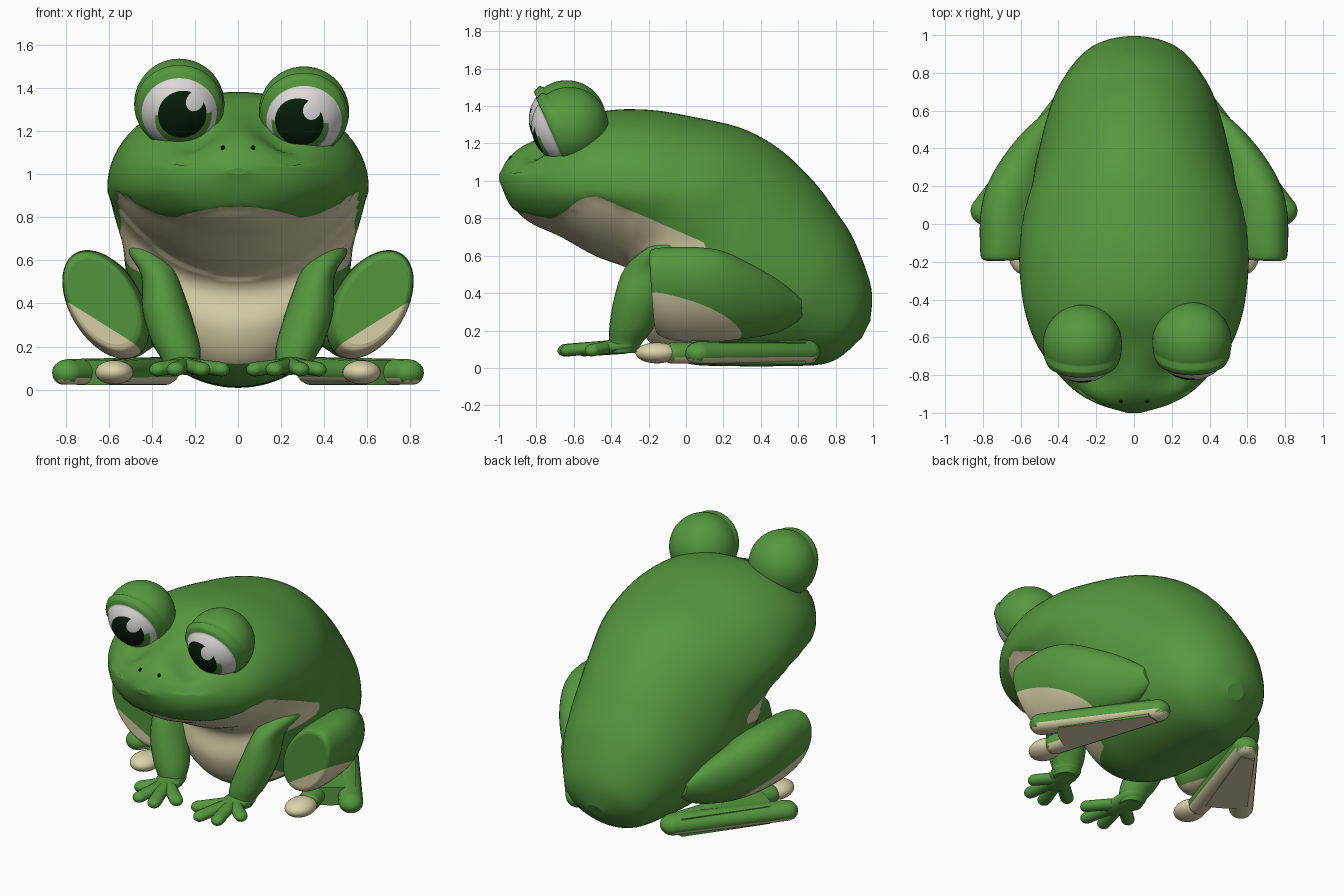
import bpy, bmesh, math
from mathutils import Vector as V

if "Cube" in bpy.data.objects:
    bpy.data.objects.remove(bpy.data.objects["Cube"])


def material(name, rgb):
    m = bpy.data.materials.new(name)
    m.diffuse_color = (*rgb, 1)
    m.use_nodes = True
    m.node_tree.nodes["Principled BSDF"].inputs["Base Color"].default_value = m.diffuse_color
    return m


MATS = [material("frog green", (0.092, 0.315, 0.05)),
        material("belly cream", (0.72, 0.66, 0.41)),
        material("eye white", (0.72, 0.69, 0.69)),
        material("pupil dark green", (0.002, 0.013, 0.003))]
GREEN, CREAM, WHITE, DARK = range(4)


def cut(bm, field):
    """Cut clean edges where the field changes sign."""
    val = {v: field(v.co) for v in bm.verts}
    new = []
    for e in list(bm.edges):
        a, b = e.verts
        if val[a] * val[b] < 0:
            t = val[a] / (val[a] - val[b])
            new.append(bmesh.utils.edge_split(e, a, min(max(t, .02), .98))[1])
    bmesh.ops.connect_verts(bm, verts=new)


def finish(name, bm, rule=lambda c, n: GREEN, mirror=False):
    """Turn a bmesh into a smooth object, coloured face by face with a rule."""
    bmesh.ops.recalc_face_normals(bm, faces=bm.faces)
    bm.normal_update()
    for f in bm.faces:
        f.smooth = len(f.verts) < 8
        f.material_index = rule(f.calc_center_median(), f.normal)
    me = bpy.data.meshes.new(name)
    bm.to_mesh(me)
    bm.free()
    for m in MATS:
        me.materials.append(m)
    ob = bpy.data.objects.new(name, me)
    bpy.context.collection.objects.link(ob)
    if mirror:
        ob.modifiers.new("mirror", 'MIRROR').use_mirror_merge = False
    return ob


def spline(p0, p1, p2, p3, t):
    return 0.5 * (2 * p1 + (p2 - p0) * t + (2 * p0 - 5 * p1 + 4 * p2 - p3) * t * t
                  + (3 * p1 - p0 - 3 * p2 + p3) * t ** 3)


def loft(bm, sections, segs=24, sub=1):
    """Skin through elliptical sections (centre, half axis, half axis)."""
    last = len(sections) - 1
    dense = []
    for i in range(last):
        near = [sections[min(max(i + k, 0), last)] for k in (-1, 0, 1, 2)]
        for j in range(sub):
            dense.append([spline(*[s[a] for s in near], j / sub) for a in range(3)])
    dense.append(sections[-1])
    rings = []
    for c, u, v in dense:
        angles = [2 * math.pi * k / segs for k in range(segs)]
        rings.append([bm.verts.new(c + u * math.sin(a) + v * math.cos(a)) for a in angles])
    for r, q in zip(rings, rings[1:]):
        for k in range(segs):
            n = (k + 1) % segs
            bm.faces.new((r[k], r[n], q[n], q[k]))
    bm.faces.new(rings[0])
    bm.faces.new(rings[-1])


def pill(bm, a, b, ra, rb, flat=1.0):
    """Round-ended limb from a to b, squashed in z by flat."""
    a, b = V(a), V(b)
    d = (b - a).normalized()
    side = d.cross(V((0, 0, 1))).normalized()
    secs = []
    for p, r, start in ((a, ra, 0), (b, rb, 90)):
        for k in range(7):
            t = math.radians(min(max(start + 15 * k, 4), 176))
            w = r * math.sin(t)
            secs.append((p - d * r * math.cos(t), side * w, V((0, 0, w * flat))))
    loft(bm, secs, 16)


def ball(bm, centre, size, segs=24):
    made = bmesh.ops.create_uvsphere(bm, u_segments=segs, v_segments=segs // 2, radius=1)
    for v in made["verts"]:
        v.co = V(centre) + V([c * s for c, s in zip(v.co, size)])


# Body and head: rings given by top (y, z), bottom (y, z) and half width
RINGS = [(-1.0, 1.03, -0.998, 1.0, .04), (-.95, 1.12, -.94, .87, .21),
         (-.85, 1.20, -.85, .78, .35), (-.65, 1.28, -.68, .70, .50),
         (-.45, 1.37, -.50, .60, .575), (-.20, 1.38, -.32, .53, .605),
         (.05, 1.34, -.25, .45, .605), (.30, 1.28, -.26, .28, .595),
         (.50, 1.17, -.18, .12, .555), (.68, 1.0, 0, .025, .51),
         (.80, .84, .25, .01, .465), (.90, .68, .50, .01, .40),
         (.99, .43, .77, .03, .265), (.985, .25, .94, .16, .06)]
MOUTH = [(-.72, .795), (-.66, .825), (-.57, .90), (-.48, .92), (-.20, .80), (.12, .66)]


def mouth(c):
    if c.y < -.72:                      # front lip rises in the middle
        return .85 - .055 * min(1, (c.x / .3) ** 2)
    for (y0, z0), (y1, z1) in zip(MOUTH, MOUTH[1:]):
        if y0 <= c.y <= y1:
            return z0 + (z1 - z0) * (c.y - y0) / (y1 - y0)
    return 0.66 - (c.y - .12) * 2


def cream(c):
    low = .5 + max(0, c.y + .3) * .25
    jaw = min(mouth(c) - c.z, c.z - low, .11 - c.y)
    chest = min(.32 - abs(c.x), c.z - .12, .6 - c.z, .05 - c.y)
    return max(jaw, chest)


bm = bmesh.new()
loft(bm, [(V((0, (yt + yb) / 2, (zt + zb) / 2)), V((w, 0, 0)),
           V((0, (yt - yb) / 2, (zt - zb) / 2))) for yt, zt, yb, zb, w in RINGS], 80, 6)
for v in bm.verts:
    # narrower chest, jaw tucked behind the lip, hollows below the eyes
    fade = min(1, max(0, (.3 - v.co.y) / .4))
    v.co.x *= 1 - .12 * fade * min(1, max(0, (.92 - v.co.z) / .25))
    if .5 < v.co.z < mouth(v.co) - .005 and v.co.y < -.3:
        v.co.x *= .98
        v.co.y += .012
    if v.co.z > 1.05:
        away = ((abs(v.co.x) - .20) / .11) ** 2 + ((v.co.y + .79) / .11) ** 2
        v.co.z -= .075 * math.exp(-away)
cut(bm, cream)
finish("body", bm, lambda c, n: CREAM if cream(c) > 0 else GREEN)

# Nostrils
bm = bmesh.new()
ball(bm, (.07, -.937, 1.12), (.01, .01, .015), 12)
finish("nostrils", bm, lambda c, n: DARK, True)


# Eyes: green lid ball with a hood, recessed white, iris, pupil and glint
def eye(name, centre, shift):
    def disc(u, v, r, top=1):
        return lambda c: min(r - math.hypot(c.x - shift - u, c.y - v),
                             top - c.y) if c.z > .05 else -1
    glint, pupil = disc(.055, .085, .042), disc(-.004, .02, .113)
    iris = disc(0, -.004, .132, .02)

    def colour(c, n):
        if c.normalized().z < math.cos(math.radians(60.3)):
            return GREEN
        if glint(c) > 0:
            return WHITE
        if pupil(c) > 0:
            return DARK
        return GREEN if iris(c) > 0 else WHITE
    bm = bmesh.new()
    bmesh.ops.create_uvsphere(bm, u_segments=48, v_segments=48, radius=1)
    for v in bm.verts:
        z, y = v.co.z, v.co.y
        hood = .022 * max(0, y) if z > .25 else 0
        v.co *= 0.202 if z > math.cos(math.radians(60.5)) else 0.21 + hood
    for field in (iris, pupil, glint):
        cut(bm, field)
    ob = finish(name, bm, colour)
    ob.rotation_mode = 'QUATERNION'
    ob.rotation_quaternion = V((0, -.91, -.40)).to_track_quat('Z', 'Y')
    ob.location = centre


eye("eye_left", (-.273, -.638, 1.328), .018)
eye("eye_right", (.307, -.625, 1.292), -.018)

# Front legs: x, y, z, half width, half depth
ARM = [(.40, .02, .70, .08, .10), (.41, -.06, .64, .10, .15), (.365, -.19, .53, .085, .14),
       (.335, -.245, .37, .11, .14), (.29, -.29, .22, .11, .12),
       (.265, -.32, .14, .09, .09), (.26, -.34, .08, .07, .07)]
bm = bmesh.new()
loft(bm, [(V((x, y, z)), V((w, 0, 0)), V((0, d, 0))) for x, y, z, w, d in ARM], 24, 4)
finish("front_legs", bm, mirror=True)

# Hands with four fingers
bm = bmesh.new()
pill(bm, (.26, -.33, .12), (.235, -.45, .105), .09, .075, .5)
for x, y in ((.08, -.54), (.17, -.645), (.29, -.63), (.37, -.50)):
    pill(bm, (.245, -.40, .115), (x, y, .095), .042, .042, .8)
finish("hands", bm, mirror=True)


# Folded hind legs: y, centre x, centre z, size of a tilted oval
def shin(c):
    return min(.19 + .61 * (c.x - .43) - .2 * (c.y + .2) - c.z, .32 - c.y)


THIGH = [(-.18, .63, .41, .80), (-.16, .625, .405, .92), (-.07, .615, .395, 1.0),
         (.08, .61, .395, 1.0), (.22, .585, .385, .95), (.36, .54, .36, .78),
         (.50, .47, .335, .55), (.62, .40, .32, .2)]
bm = bmesh.new()
loft(bm, [(V((x, y, z)), V((.145, 0, -.08)) * s, V((.14, -.02, .238)) * s)
          for y, x, z, s in THIGH], 48, 6)
cut(bm, shin)
finish("hind_legs", bm, lambda c, n: CREAM if shin(c) > 0 else GREEN, True)


# Hind feet: two long toes joined by a web, flat cream soles
def foot_colour(c, n):
    return CREAM if n.z < -.6 else GREEN


bm = bmesh.new()
pill(bm, (.35, .64, .085), (.79, .07, .078), .078, .075, .85)
pill(bm, (.35, .64, .085), (.57, -.06, .078), .078, .07, .85)
for v in bm.verts:
    v.co.z = max(v.co.z, .024)
finish("hind_toes", bm, foot_colour, True)

bm = bmesh.new()
OUTLINE = ((.33, .62), (.42, .64), (.75, .18), (.71, .12), (.63, .06), (.55, .02))
web = [bm.verts.new((x, y, z)) for x, y in OUTLINE for z in (.02, .138)]
bmesh.ops.convex_hull(bm, input=web)
ob = finish("foot_web", bm, foot_colour, True)
for p in ob.data.polygons:
    p.use_smooth = False

# Pale inner toe tips
bm = bmesh.new()
ball(bm, (.575, -.155, .08), (.09, .115, .056))
finish("toe_tips", bm, lambda c, n: CREAM, True)
